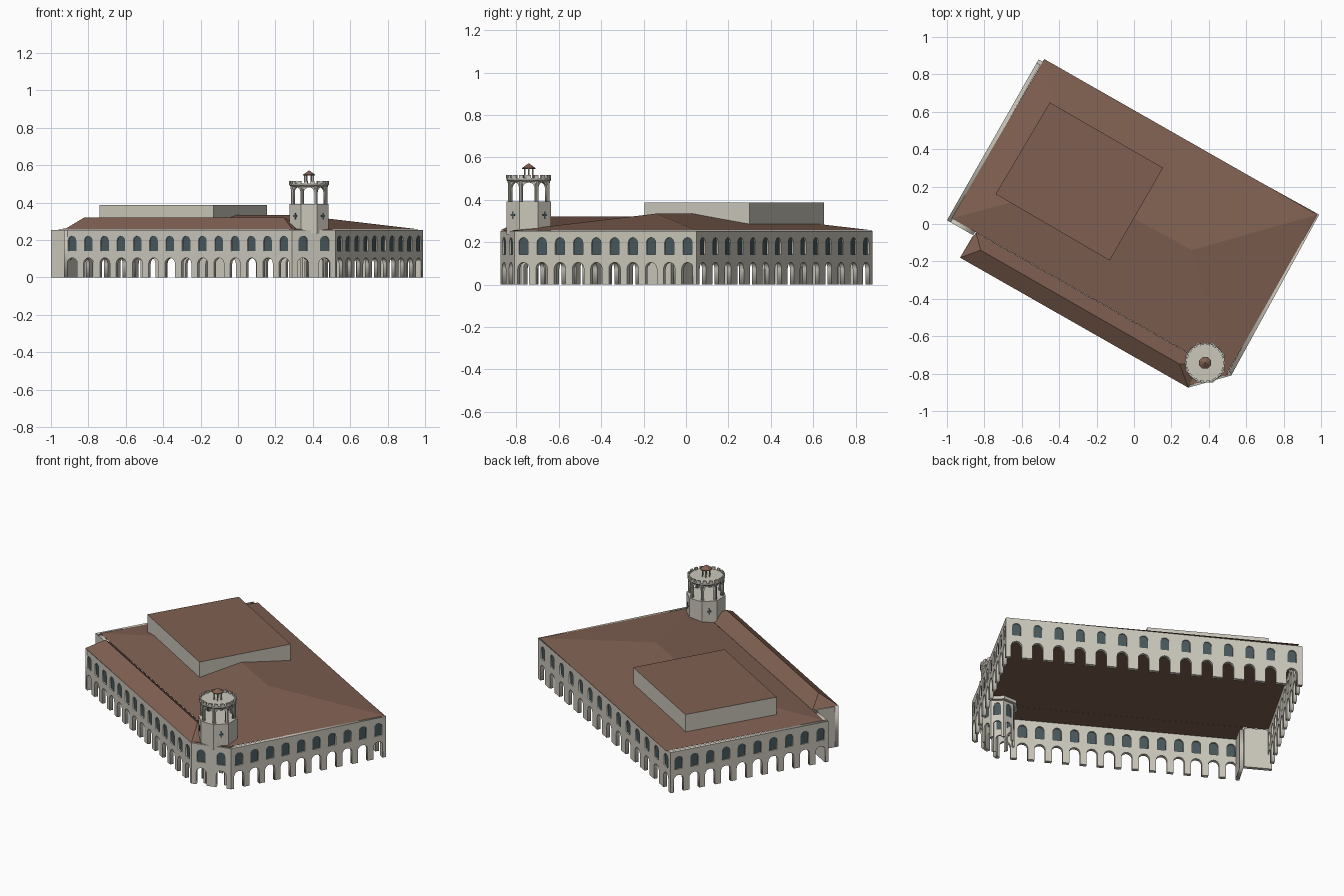
import bpy, bmesh, math
from mathutils import Matrix, Vector

if "Cube" in bpy.data.objects:
    bpy.data.objects.remove(bpy.data.objects["Cube"])


def material(name, rgb):
    m = bpy.data.materials.new(name)
    m.diffuse_color = (*rgb, 1)
    m.use_nodes = True
    m.node_tree.nodes["Principled BSDF"].inputs["Base Color"].default_value = m.diffuse_color
    return m


STONE = material("pale_stone", (0.60, 0.575, 0.50))
TILE = material("brown_tile", (0.215, 0.118, 0.083))
GLASS = material("teal_glass", (0.065, 0.098, 0.108))


def add(name, mesh, *mats):
    for m in mats:
        mesh.materials.append(m)
    ob = bpy.data.objects.new(name, mesh)
    bpy.context.collection.objects.link(ob)
    return ob


def from_bmesh(name, bm, *mats):
    bmesh.ops.recalc_face_normals(bm, faces=bm.faces[:])
    me = bpy.data.meshes.new(name)
    bm.to_mesh(me)
    bm.free()
    return add(name, me, *mats)


def sheet(name, outlines, depth, matrix, mat):
    """Filled flat outlines (inner ones become holes) with a thickness."""
    cu = bpy.data.curves.new(name, 'CURVE')
    cu.dimensions, cu.fill_mode, cu.extrude = '2D', 'BOTH', depth / 2
    for pts in outlines:
        sp = cu.splines.new('POLY')
        sp.points.add(len(pts) - 1)
        for p, (x, y) in zip(sp.points, pts):
            p.co = (x, y, 0, 1)
        sp.use_cyclic_u = True
    tmp = bpy.data.objects.new(name, cu)
    bpy.context.collection.objects.link(tmp)
    dg = bpy.context.evaluated_depsgraph_get()
    me = bpy.data.meshes.new_from_object(tmp.evaluated_get(dg))
    bpy.data.objects.remove(tmp)
    me.transform(matrix)
    me.materials.clear()
    add(name, me, mat)


def arch(cx, w, z0, z1, n=8):
    """Round-headed opening, from lower left over the top to lower right."""
    r = w / 2
    head = [(cx - r * math.cos(math.pi * i / n), z1 - r + r * math.sin(math.pi * i / n))
            for i in range(n + 1)]
    return [(cx - r, z0)] + head + [(cx + r, z0)]


def wall(name, p, q, bays, z0, z1, thick, door=None, window=None):
    """Panel from p to q, outside on the right. door=(width, top), window=(width, sill, top)."""
    p, q = Vector((*p, 0)), Vector((*q, 0))
    s = (q - p).normalized()
    n = s.cross(Vector((0, 0, 1)))
    length = (q - p).length

    def place(inset):
        m = Matrix((s, (0, 0, 1), n)).transposed().to_4x4()
        m.translation = p - n * inset
        return m
    mids = [(i + 0.5) * length / bays for i in range(bays)]
    outline = [(0, z0)]
    if door:
        for c in mids:
            outline += arch(c, door[0], z0, door[1])
    outline += [(length, z0), (length, z1), (0, z1)]
    holes = [arch(c, *window) for c in mids] if window else []
    sheet(name, [outline] + holes, thick, place(thick / 2), STONE)
    if holes:
        sheet(name + "_windows", holes, 0.004, place(thick * 0.4), GLASS)


def prism(name, cx, cy, rings, sides, mat, turn=0.0):
    """Closed turned solid from (radius, z) rings."""
    bm = bmesh.new()
    loops = [[bm.verts.new((cx + r * math.cos(turn + 2 * math.pi * i / sides),
                            cy + r * math.sin(turn + 2 * math.pi * i / sides), z))
              for i in range(sides)] for r, z in rings]
    for a, b in zip(loops, loops[1:]):
        for i in range(sides):
            j = (i + 1) % sides
            bm.faces.new((a[i], a[j], b[j], b[i]))
    bm.faces.new(loops[0][::-1])
    bm.faces.new(loops[-1])
    return from_bmesh(name, bm, mat)


def box(name, loc, size, angle, mat):
    bm = bmesh.new()
    bmesh.ops.create_cube(bm, size=1)
    bm.transform(Matrix.Translation(loc) @ Matrix.Rotation(angle, 4, 'Z')
                 @ Matrix.Diagonal((*size, 1)))
    return from_bmesh(name, bm, mat)


def hip_roof(name, eaves, ridge, z0, z1):
    """Eaves run front-left, front-right, back-right, back-left; ridge runs left to right."""
    bm = bmesh.new()
    a, b, c, d = [bm.verts.new((x, y, z0)) for x, y in eaves]
    l, r = [bm.verts.new((x, y, z1)) for x, y in ridge]
    for f in ((a, b, r, l), (b, c, r), (c, d, l, r), (d, a, l), (d, c, b, a)):
        bm.faces.new(f)
    from_bmesh(name, bm, TILE)


def slab(name, pts, z0, z1, *mats):
    """Extruded plan outline; the last material goes on the top face."""
    bm = bmesh.new()
    lo = [bm.verts.new((x, y, z0)) for x, y in pts]
    hi = [bm.verts.new((x, y, z1)) for x, y in pts]
    bm.faces.new(lo[::-1])
    top = bm.faces.new(hi)
    for i in range(len(pts)):
        j = (i + 1) % len(pts)
        bm.faces.new((lo[i], lo[j], hi[j], hi[i]))
    top.material_index = len(mats) - 1
    from_bmesh(name, bm, *mats)


# Outer walls: arcade below, arched windows above
A, B, C, D = (-0.93, -0.18), (0.29, -0.875), (0.52, -0.81), (0.99, 0.05)
E, F, G = (-0.51, 0.88), (-1.0, 0.02), (-0.86, -0.06)
DOOR, WINDOW = (0.062, 0.105), (0.05, 0.142, 0.222)
for name, p, q, bays in (("front_wall", A, B, 14), ("corner_wall", B, C, 2),
                         ("right_wall", C, D, 10), ("back_wall", D, E, 14),
                         ("left_wall", E, F, 10)):
    wall(name, p, q, bays, 0, 0.254, 0.022, DOOR, WINDOW)
wall("notch_front_wall", F, G, 1, 0, 0.254, 0.022)
wall("notch_side_wall", G, A, 1, 0, 0.254, 0.022)

# Roofs
hip_roof("main_roof", [(-0.975, 0.03), (0.495, -0.805), (0.98, 0.05), (-0.48, 0.882)],
         [(-0.32, 0.205), (0.31, -0.14)], 0.256, 0.335)
hip_roof("front_wing_roof", [A, B, (0.37, -0.735), (-0.845, -0.045)],
         [(-0.82, -0.14), (0.245, -0.75)], 0.256, 0.322)
slab("corner_deck", [(0.30, -0.86), (0.505, -0.805), (0.32, -0.70)], 0.248, 0.258, TILE)
slab("roof_block", [(-0.74, 0.16), (-0.13, -0.195), (0.155, 0.30), (-0.45, 0.65)],
     0.27, 0.388, STONE, TILE)

# Tower
TX, TY, T8 = 0.38, -0.742, math.pi / 8


def octagon_walls(name, inradius, *args):
    r = inradius / math.cos(T8)
    pts = [(TX + r * math.cos(T8 + i * math.pi / 4), TY + r * math.sin(T8 + i * math.pi / 4))
           for i in range(8)]
    for i in range(8):
        wall(f"{name}_{i + 1}", pts[i], pts[(i + 1) % 8], 1, *args)


octagon_walls("tower_foot", 0.088, 0, 0.24, 0.01, (0.045, 0.105), (0.04, 0.142, 0.222))
R = 0.105 / math.cos(T8)
prism("tower_shaft", TX, TY, [(R, 0.236), (R, 0.392)], 8, STONE, T8)
octagon_walls("belfry", 0.093, 0.392, 0.495, 0.013, (0.056, 0.482))
for i in range(8):
    a = T8 + i * math.pi / 4
    prism(f"belfry_column_{i + 1}", TX + 0.097 * math.cos(a), TY + 0.097 * math.sin(a),
          [(0.008, 0.392), (0.008, 0.47), (0.011, 0.49)], 8, STONE)
prism("belfry_cornice", TX, TY, [(0.096, 0.484), (0.106, 0.494), (0.106, 0.503)], 24, STONE)
for i in range(18):
    a = i * math.pi / 9
    box(f"merlon_{i + 1}", (TX + 0.101 * math.cos(a), TY + 0.101 * math.sin(a), 0.509),
        (0.01, 0.02, 0.016), a, STONE)

# Cross-shaped slits on the diagonal tower faces
for i in range(4):
    a = math.pi / 4 + i * math.pi / 2
    at = (TX + 0.105 * math.cos(a), TY + 0.105 * math.sin(a), 0.328)
    box(f"slit_upright_{i + 1}", at, (0.004, 0.009, 0.036), a, GLASS)
    box(f"slit_bar_{i + 1}", at, (0.005, 0.026, 0.010), a, GLASS)

# Lantern
for i in range(6):
    a = i * math.pi / 3
    prism(f"lantern_post_{i + 1}", TX + 0.023 * math.cos(a), TY + 0.023 * math.sin(a),
          [(0.004, 0.5), (0.004, 0.548)], 6, STONE)
prism("lantern_roof", TX, TY, [(0.034, 0.546), (0.034, 0.55), (0.003, 0.571)], 8, TILE, T8)
